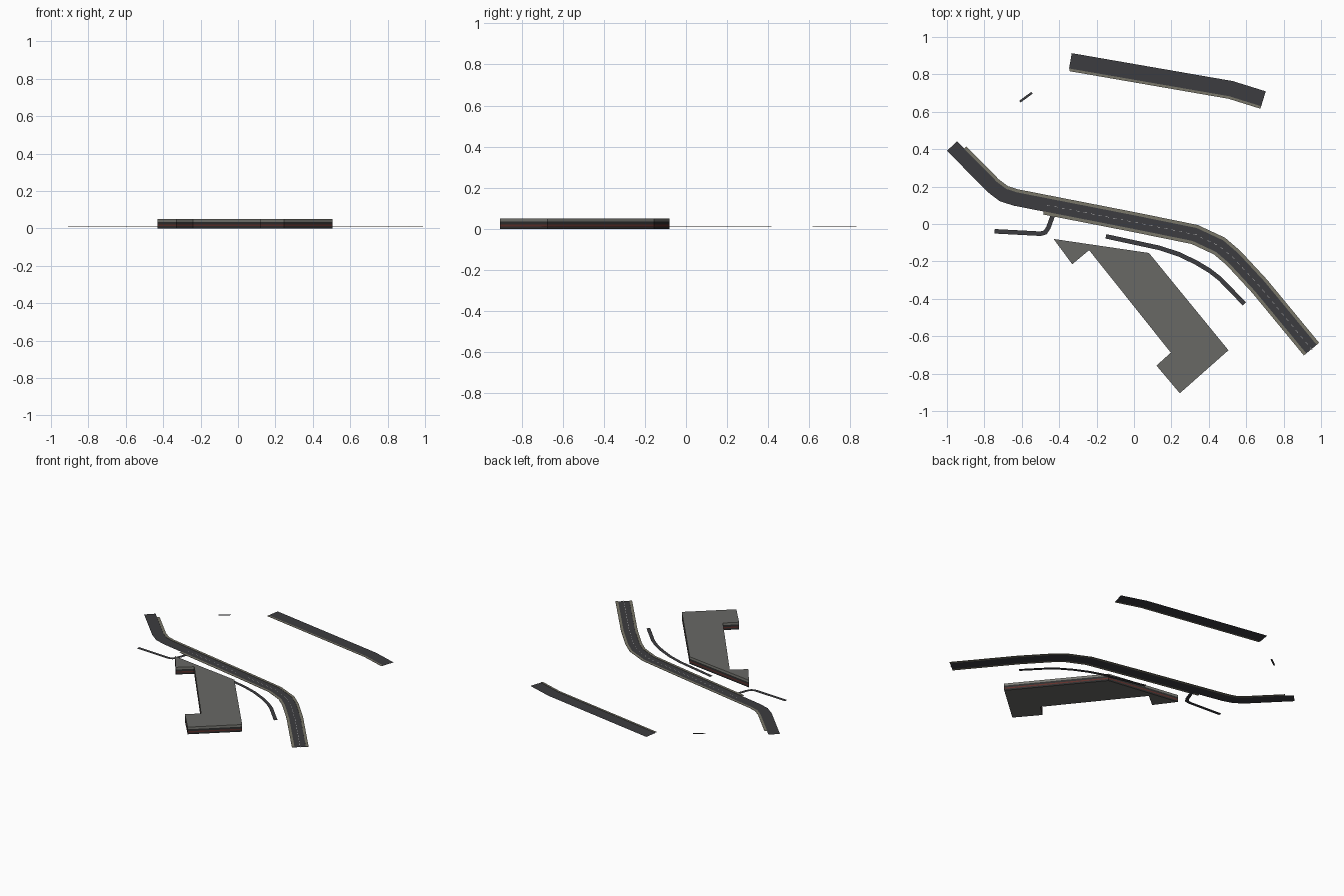
import bpy, bmesh
from mathutils import Vector

if "Cube" in bpy.data.objects:
    bpy.data.objects.remove(bpy.data.objects["Cube"])

ROAD_Z, KERB_Z = 0.0085, 0.0105


def mat(name, r, g, b):
    m = bpy.data.materials.new(name)
    m.diffuse_color = (r, g, b, 1)
    m.use_nodes = True
    m.node_tree.nodes["Principled BSDF"].inputs["Base Color"].default_value = m.diffuse_color
    return m


ASPHALT = mat("asphalt", 0.045, 0.045, 0.05)
PAVING = mat("paving", 0.19, 0.18, 0.14)
WHITE = mat("white_paint", 0.6, 0.6, 0.6)
ROOF = mat("roof_grey", 0.14, 0.14, 0.13)
GLASS = mat("dark_glazing", 0.03, 0.03, 0.03)
RED = mat("red_band", 0.12, 0.03, 0.025)
FASCIA = mat("fascia", 0.2, 0.2, 0.18)


def finish(name, bm, mats):
    me = bpy.data.meshes.new(name)
    bm.to_mesh(me)
    bm.free()
    for m in mats:
        me.materials.append(m)
    ob = bpy.data.objects.new(name, me)
    bpy.context.collection.objects.link(ob)
    return ob


def offset(path, d):
    """Mitred offset of a path; positive d lies to the left of travel."""
    out = []
    for i, p in enumerate(path):
        dirs = []
        if i > 0:
            dirs.append((p - path[i - 1]).normalized())
        if i < len(path) - 1:
            dirs.append((path[i + 1] - p).normalized())
        t = (dirs[0] + dirs[-1]).normalized()
        out.append(p + Vector((-t.y, t.x)) * d / t.dot(dirs[0]))
    return out


def trim(path, start):
    """Drop the first `start` units of a path."""
    for i in range(len(path) - 1):
        seg = (path[i + 1] - path[i]).length
        if start < seg:
            return [path[i].lerp(path[i + 1], start / seg)] + path[i + 1:]
        start -= seg
    return []


def ribbon(name, path, right, left, z, material, bottom=None):
    """Flat strip between two offsets, or a slab when bottom is given."""
    bm = bmesh.new()
    rows = [[bm.verts.new((*p, h)) for p in offset(path, d)]
            for d, h in ([(right, z), (left, z)] if bottom is None else
                         [(right, z), (left, z), (left, bottom), (right, bottom)])]
    pairs = [(0, 1)] if bottom is None else [(0, 1), (1, 2), (2, 3), (3, 0)]
    for a, b in pairs:
        for i in range(len(path) - 1):
            bm.faces.new((rows[a][i], rows[a][i + 1], rows[b][i + 1], rows[b][i]))
    if bottom is not None:
        for i in (0, -1):
            bm.faces.new([r[i] for r in rows])
        bmesh.ops.recalc_face_normals(bm, faces=bm.faces)
    return finish(name, bm, [material])


def pts(*xy):
    return [Vector(p) for p in xy]


# Main road with pavements on both sides
main = pts((-0.973, 0.417), (-0.757, 0.198), (-0.70, 0.155), (-0.634, 0.134),
           (0, 0.01), (0.324, -0.056), (0.457, -0.118), (0.532, -0.182),
           (0.671, -0.332), (0.949, -0.669))
ribbon("main_road", main, -0.037, 0.037, ROAD_Z, ASPHALT)
ribbon("north_pavement", trim(main, 0.055), 0.036, 0.053, KERB_Z, PAVING, ROAD_Z)
ribbon("south_pavement", trim(main, 0.61), -0.053, -0.036, KERB_Z, PAVING, ROAD_Z)

# Dashed centre line
bm = bmesh.new()
s = 0.62
while True:
    rest = trim(main, s)
    if not rest:
        break
    p, t = rest[0], (rest[1] - rest[0]).normalized()
    n = Vector((-t.y, t.x)) * 0.001
    q = p + t * 0.018
    bm.faces.new([bm.verts.new((*v, ROAD_Z + 0.0004)) for v in (p - n, q - n, q + n, p + n)])
    s += 0.04
finish("lane_dashes", bm, [WHITE])

# Far road with one pavement
far = pts((-0.34, 0.872), (0.519, 0.723), (0.692, 0.669))
ribbon("far_road", far, -0.042, 0.042, ROAD_Z, ASPHALT)
ribbon("far_pavement", trim(far, 0.004), -0.055, -0.041, KERB_Z, PAVING, ROAD_Z)

# Narrow lanes
ribbon("west_lane", pts((-0.745, -0.039), (-0.50, -0.052), (-0.475, -0.045),
                        (-0.458, -0.02), (-0.425, 0.07)), -0.012, 0.012, ROAD_Z - 0.0003, ASPHALT)
ribbon("east_lane", pts((-0.15, -0.066), (0.137, -0.128), (0.24, -0.162), (0.33, -0.205),
                        (0.405, -0.25), (0.46, -0.293), (0.59, -0.427)),
       -0.012, 0.012, ROAD_Z - 0.0003, ASPHALT)
ribbon("short_lane", pts((-0.61, 0.654), (-0.545, 0.702)), -0.006, 0.006, ROAD_Z, ASPHALT)

# Flat-roofed building with horizontal wall bands
outline = [(-0.43, -0.08), (-0.33, -0.215), (-0.24, -0.14), (0.197, -0.688), (0.12, -0.757),
           (0.245, -0.905), (0.505, -0.675), (0.08, -0.155)]
bm = bmesh.new()
levels = [0.003, 0.012, 0.021, 0.035, 0.05]
levels[0] = 0.0
rings = [[bm.verts.new((x, y, z)) for x, y in outline] for z in levels]
for k, slot in enumerate((1, 2, 1, 3)):
    for i in range(len(outline)):
        j = (i + 1) % len(outline)
        f = bm.faces.new((rings[k][i], rings[k][j], rings[k + 1][j], rings[k + 1][i]))
        f.material_index = slot
bm.faces.new(rings[-1])
bm.faces.new(rings[0])
bmesh.ops.recalc_face_normals(bm, faces=bm.faces)
finish("building", bm, [ROOF, GLASS, RED, FASCIA])
